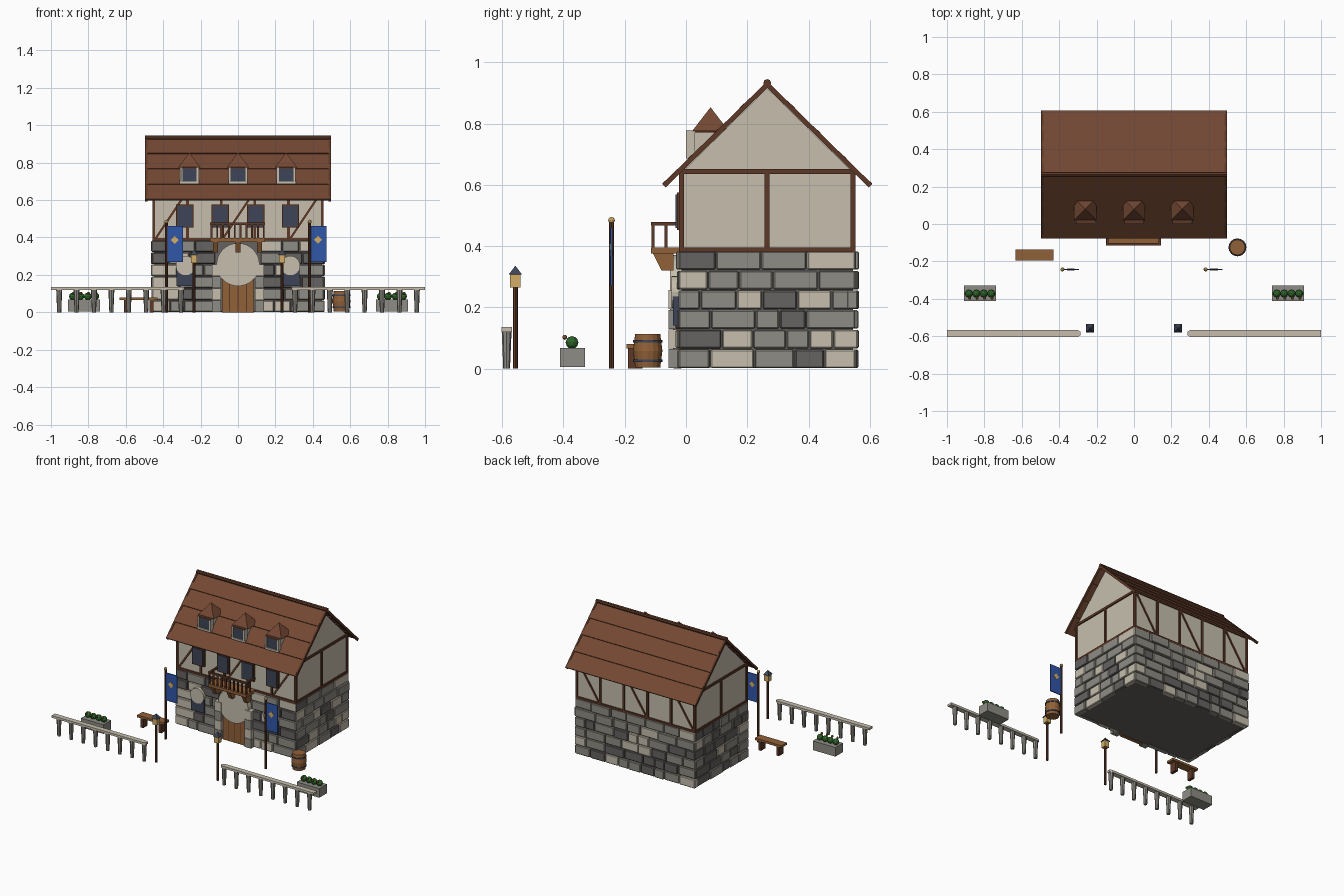
import bpy, bmesh, math, random
from mathutils import Matrix, Vector

random.seed(7)
if "Cube" in bpy.data.objects:
    bpy.data.objects.remove(bpy.data.objects["Cube"], do_unlink=True)


def srgb(c):
    return c / 12.92 if c <= 0.04045 else ((c + 0.055) / 1.055) ** 2.4


def material(name, r, g, b):
    m = bpy.data.materials.new(name)
    m.use_nodes = True
    col = (srgb(r), srgb(g), srgb(b), 1)
    m.diffuse_color = col
    m.node_tree.nodes["Principled BSDF"].inputs["Base Color"].default_value = col
    return m


PLASTER = material("pale plaster", .78, .75, .68)
STONE = material("mid stone", .56, .55, .52)
DARK = material("dark stone", .40, .39, .38)
TIMBER = material("dark timber", .36, .22, .15)
ROOF = material("roof shingle", .45, .28, .20)
WOOD = material("warm wood", .57, .38, .22)
GLASS = material("slate glass", .24, .27, .34)
BLUE = material("banner blue", .19, .34, .66)
GOLD = material("gold", .83, .68, .40)
GREEN = material("leaf green", .18, .40, .16)


class Part:
    """Collects primitives into one named mesh object."""

    def __init__(self, name):
        self.name, self.bm, self.mats = name, bmesh.new(), []

    def paint(self, verts, mat):
        if mat not in self.mats:
            self.mats.append(mat)
        for f in {f for v in verts for f in v.link_faces}:
            f.material_index = self.mats.index(mat)

    def block(self, mat, centre, size, rot=None):
        m = Matrix.Translation(centre) @ (rot or Matrix()) @ Matrix.Diagonal((*size, 1))
        self.paint(bmesh.ops.create_cube(self.bm, size=1, matrix=m)["verts"], mat)

    def box(self, mat, x, y, z):
        lo, hi = Vector((x[0], y[0], z[0])), Vector((x[1], y[1], z[1]))
        self.block(mat, (lo + hi) / 2, hi - lo)

    def beam(self, mat, a, b, w, d):
        a, b = Vector(a), Vector(b)
        rot = (b - a).to_track_quat('Z', 'Y').to_matrix().to_4x4()
        self.block(mat, (a + b) / 2, (w, d, (b - a).length), rot)

    def cone(self, mat, a, b, r1, r2, n=12, turn=0.0):
        a, b = Vector(a), Vector(b)
        rot = (b - a).to_track_quat('Z', 'Y').to_matrix().to_4x4()
        m = Matrix.Translation((a + b) / 2) @ rot @ Matrix.Rotation(turn, 4, 'Z')
        self.paint(bmesh.ops.create_cone(self.bm, cap_ends=True, segments=n, radius1=r1,
                   radius2=r2, depth=(b - a).length, matrix=m)["verts"], mat)

    def ball(self, mat, c, r):
        self.paint(bmesh.ops.create_icosphere(self.bm, subdivisions=2, radius=r,
                   matrix=Matrix.Translation(c))["verts"], mat)

    def prism(self, mat, profile, x0, x1):
        """Extrudes a (y, z) profile along x."""
        f = self.bm.faces.new([self.bm.verts.new((x0, y, z)) for y, z in profile])
        new = bmesh.ops.extrude_face_region(self.bm, geom=[f])["geom"]
        vs = [v for v in new if isinstance(v, bmesh.types.BMVert)]
        bmesh.ops.translate(self.bm, verts=vs, vec=(x1 - x0, 0, 0))
        self.paint(vs + list(f.verts), mat)

    def done(self, bevel=0.0):
        bmesh.ops.recalc_face_normals(self.bm, faces=self.bm.faces)
        me = bpy.data.meshes.new(self.name)
        self.bm.to_mesh(me)
        self.bm.free()
        for m in self.mats:
            me.materials.append(m)
        ob = bpy.data.objects.new(self.name, me)
        bpy.context.collection.objects.link(ob)
        if bevel:
            mod = ob.modifiers.new("bevel", 'BEVEL')
            mod.width, mod.segments = bevel, 1
        return ob


MID = .265                      # ridge line along y
Y0, Y1, X1 = -.015, .545, .45   # wall planes

# Ground floor core and upper storey with gables
core = Part("stone_core")
core.box(DARK, (-X1, X1), (Y0, Y1), (.003, .38))
core.done()
upper = Part("upper_walls")
upper.prism(PLASTER, [(Y0, .38), (Y1, .38), (Y1, .64), (MID, .915), (Y0, .64)], -X1, X1)
upper.done()

# Stone courses wrapped round all four walls
stones = Part("stone_courses")
H = .385 / 6


def course(start, end, z, place):
    t = start
    while t < end - .01:
        w = random.uniform(.07, .15)
        if end - t - w < .06:
            w = end - t
        place(t + .002, t + w - .002, z, random.uniform(.008, .02),
              random.choice([PLASTER, STONE, STONE, DARK, DARK]))
        t += w


def front(a, b, z, d, m):
    stones.box(m, (a, b), (Y0 - d, Y0 + .02), (z + .002, z + H - .002))


def back(a, b, z, d, m):
    stones.box(m, (a, b), (Y1 - .02, Y1 + d), (z + .002, z + H - .002))


def side(s):
    def place(a, b, z, d, m):
        stones.box(m, sorted((s * (X1 - .02), s * (X1 + d * .8))), (a, b), (z + .002, z + H - .002))
    return place


for i in range(6):
    z = i * H
    course(-.46, -.12, z, front)
    course(.12, .46, z, front)
    course(-.46, .46, z, back)
    for s in (-1, 1):
        course(Y0 - .01, Y1 + .01, z, side(s))
stones.done(.004)

# Arched doorway
door = Part("doorway")
door.box(WOOD, (-.085, .085), (-.04, Y0), (0, .25))
for x in (-.045, 0, .045):
    door.box(TIMBER, (x - .002, x + .002), (-.042, -.03), (.005, .2))
for s in (-1, 1):
    for k in range(4):
        door.block(PLASTER if k % 2 else STONE, (s * .115, -.035, .033 + k * .064),
                   (.05, .045, .062))
door.cone(PLASTER, (0, -.052, .255), (0, Y0, .255), .115, .115, 32)
door.done()

# Ground floor arched windows
for s, n in ((-1, "right"), (1, "left")):
    w = Part(n + "_arched_window")
    w.box(GLASS, (s * .28 - .05, s * .28 + .05), (-.042, Y0), (.14, .25))
    w.cone(PLASTER, (s * .28, -.047, .25), (s * .28, Y0, .25), .052, .052, 24)
    w.done()

# Timber framing
frame = Part("timber_frame")
for y in (Y0, Y1):
    for z in (.388, .643):
        frame.beam(TIMBER, (-.457, y, z), (.457, y, z), .016, .016)
    posts = [-X1 + i * .18 for i in range(6)]
    for x in posts:
        frame.beam(TIMBER, (x, y, .385), (x, y, .64), .015, .016)
    for x in posts[:-1:2]:
        frame.beam(TIMBER, (x + .01, y, .395), (x + .17, y, .635), .012, .012)
for s in (-1, 1):
    for z in (.388, .643):
        frame.beam(TIMBER, (s * X1, Y0, z), (s * X1, Y1, z), .016, .016)
    frame.beam(TIMBER, (s * X1, MID, .385), (s * X1, MID, .64), .016, .016)
frame.done()

# Upper windows
for i, x in enumerate((-.285, -.095, .095, .28)):
    w = Part("upper_window_%d" % (i + 1))
    w.box(TIMBER, (x - .046, x + .046), (-.03, Y0), (.452, .575))
    w.box(GLASS, (x - .039, x + .039), (-.034, Y0), (.459, .568))
    w.done()

# Roof in four overlapping courses on each slope, with barge boards and ridge pole
roof = Part("roof")
for s in (-1, 1):
    for i in range(4):
        a, b = i / 4, (i + 1) / 4 + .01
        top = Vector((0, MID + s * .336 * a, .93 - .33 * a - .004))
        low = Vector((0, MID + s * .336 * b, .93 - .33 * b + .004))
        roof.beam(ROOF, top, low, .98, .01)
    for x in (-.491, .491):
        roof.beam(TIMBER, (x, MID, .927), (x, MID + s * .337, .597), .012, .016)
roof.cone(TIMBER, (-.497, MID, .932), (.497, MID, .932), .013, .013, 8)
roof.done()

# Dormers
for i, x in enumerate((-.26, 0, .257)):
    d = Part("dormer_%d" % (i + 1))
    d.box(PLASTER, (x - .043, x + .043), (.012, .14), (.69, .775))
    d.box(GLASS, (x - .038, x + .038), (.006, .03), (.7, .775))
    d.box(PLASTER, (x - .052, x + .052), (0, .03), (.686, .699))
    for s in (-1, 1):
        d.box(PLASTER, (x + s * .045 - .006, x + s * .045 + .006), (0, .03), (.695, .775))
    d.box(TIMBER, (x - .05, x + .05), (0, .1), (.77, .777))
    d.cone(ROOF, (x, .08, .775), (x, .08, .853), .085, 0, 4, math.pi / 4)
    d.done()

# Balcony
balcony = Part("balcony")
balcony.box(WOOD, (-.15, .145), (-.115, Y0), (.376, .396))
for x in (-.12, 0, .115):
    balcony.prism(WOOD, [(-.108, .376), (-.04, .376), (-.04, .32), (-.08, .32)], x - .014, x + .014)
for i in range(10):
    x = -.142 + i * .0311
    balcony.beam(TIMBER, (x, -.108, .39), (x, -.108, .472), .01, .01)
for x in (-.142, .138):
    balcony.beam(TIMBER, (x, -.065, .39), (x, -.065, .472), .01, .01)
    balcony.beam(TIMBER, (x, -.114, .473), (x, Y0, .473), .012, .012)
balcony.beam(TIMBER, (-.15, -.108, .473), (.145, -.108, .473), .012, .012)
balcony.done()

for s, n in ((-1, "right"), (1, "left")):
    # Banner on a pole
    b, x = Part(n + "_banner"), s * .383
    b.cone(TIMBER, (x, -.243, 0), (x, -.243, .48), .008, .008, 8)
    b.ball(GOLD, (x, -.243, .484), .011)
    b.box(BLUE, (x, x + .09), (-.247, -.24), (.27, .46))
    b.block(GOLD, (x + .045, -.2435, .387), (.03, .012, .03), Matrix.Rotation(math.pi / 4, 4, 'Y'))
    b.done()

    # Lamp post
    p, x = Part(n + "_lamp_post"), s * .235
    p.cone(TIMBER, (x, -.557, 0), (x, -.557, .265), .008, .008, 8)
    p.box(GOLD, (x - .017, x + .017), (-.574, -.54), (.264, .309))
    p.cone(GLASS, (x, -.557, .307), (x, -.557, .336), .031, 0, 4, math.pi / 4)
    p.done()

    # Balustrade with pointed inner end
    f = Part(n + "_balustrade")
    f.box(PLASTER, sorted((s * .3, s)), (-.603, -.568), (.12, .135))
    f.cone(PLASTER, (s * .3, -.5855, .12), (s * .3, -.5855, .135), .0175, .0175, 6)
    for i in range(8):
        x = s * (.305 + i * .093)
        f.cone(STONE, (x, -.5855, 0), (x, -.5855, .12), .011, .016, 8)
    f.done()

    # Planter with shrubs and blossoms
    g, x = Part(n + "_planter"), s * .823
    g.box(STONE, (x - .086, x + .086), (-.412, -.33), (.005, .068))
    for i in range(4):
        u = x - .06 + i * .04
        g.ball(GREEN, (u, -.372, .085), .021)
        g.ball(WOOD, (u + .004, -.396, .102), .008)
    g.done()

# Bench
bench = Part("bench")
bench.box(WOOD, (-.633, -.43), (-.195, -.137), (.065, .08))
for x in (-.6, -.463):
    bench.box(TIMBER, (x - .01, x + .01), (-.19, -.142), (0, .066))
bench.done()

# Barrel with bulging staves and hoops
barrel = Part("barrel")
bx, by = .553, -.125
for z0, z1, r0, r1 in ((.004, .058, .041, .048), (.058, .113, .048, .041)):
    barrel.cone(WOOD, (bx, by, z0), (bx, by, z1), r0, r1, 16)
for z in (.026, .09):
    barrel.cone(GLASS, (bx, by, z - .004), (bx, by, z + .004), .048, .048, 16)
barrel.done()
